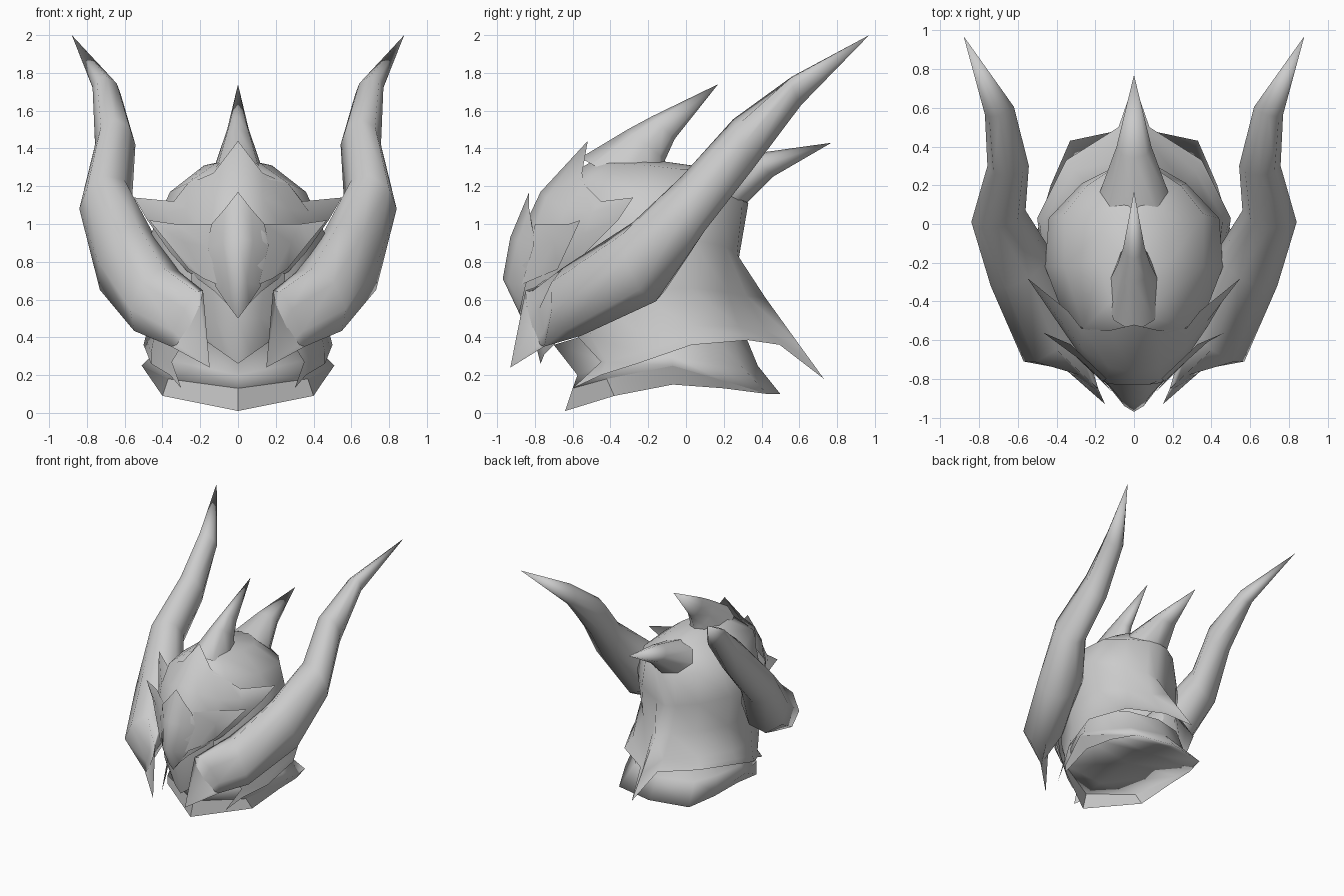
import bpy, bmesh, math
from mathutils import Vector

grey = bpy.data.materials.new("plain_grey")
grey.diffuse_color = (0.6, 0.6, 0.6, 1)


def finish(bm, name, angle=50):
    bmesh.ops.remove_doubles(bm, verts=bm.verts, dist=0.0005)
    bmesh.ops.recalc_face_normals(bm, faces=bm.faces)
    me = bpy.data.meshes.new(name)
    bm.to_mesh(me)
    bm.free()
    ob = bpy.data.objects.new(name, me)
    bpy.context.collection.objects.link(ob)
    me.materials.append(grey)
    bpy.context.view_layer.objects.active = ob
    ob.select_set(True)
    bpy.ops.object.shade_smooth_by_angle(angle=math.radians(angle))
    ob.select_set(False)
    return ob


def sheet(name, rows, angle=80):
    """Grid of half-profile rows, mirrored across the centre plane."""
    bm = bmesh.new()
    for s in (1, -1):
        g = [[bm.verts.new((s * x, y, z)) for x, y, z in r] for r in rows]
        for r0, r1 in zip(g, g[1:]):
            for i in range(len(r0) - 1):
                q = [r0[i], r0[i + 1], r1[i + 1], r1[i]]
                bm.faces.new(q if s > 0 else q[::-1])
    bmesh.ops.remove_doubles(bm, verts=bm.verts, dist=0.0005)
    bmesh.ops.dissolve_degenerate(bm, dist=0.0005, edges=bm.edges)
    return finish(bm, name, angle)


def spike(name, start, rings, tip, side=1, n=8):
    """Loft of elliptical rings (centre, half-axis a, half-axis b) closed to points."""
    bm = bmesh.new()
    flip = lambda v: Vector((v[0] * side, v[1], v[2]))
    loops = []
    for c, a, b in rings:
        c, a, b = map(Vector, (c, a, b))
        loops.append([bm.verts.new(flip(c + a * math.cos(k * math.tau / n)
                      + b * math.sin(k * math.tau / n))) for k in range(n)])
    for l0, l1 in zip(loops, loops[1:]):
        for k in range(n):
            bm.faces.new((l0[k], l0[(k + 1) % n], l1[(k + 1) % n], l1[k]))
    for p, l in ((start, loops[0]), (tip, loops[-1])):
        if p:
            v = bm.verts.new(flip(p))
            for k in range(n):
                bm.faces.new((l[k], l[(k + 1) % n], v))
    return finish(bm, name, 80)


# Long side horns, sweeping from the jaw up and back
horn = [
    ((.27, -.80, .50), (.07, .05, -.07), (-.05, -.02, .14)),
    ((.43, -.60, .59), (.14, -.11, -.04), (-.03, -.05, .18)),
    ((.59, -.22, .80), (.15, -.10, 0), (-.05, -.06, .21)),
    ((.70, .04, 1.11), (.14, -.03, -.03), (0, -.06, .145)),
    ((.65, .30, 1.42), (.107, 0, 0), (0, -.05, .135)),
    ((.695, .585, 1.705), (.075, -.02, .02), (0, -.025, .075)),
]
for s, label in ((1, "right"), (-1, "left")):
    spike("horn_" + label, (.15, -.93, .24), horn, (.88, .97, 2.0), s)

# Crown and rear spikes
spike("crown_spike", None, [
    ((0, -.34, 1.23), (.15, 0, 0), (0, -.22, .12)),
    ((0, -.21, 1.42), (.085, 0, 0), (0, -.10, .08)),
    ((0, -.12, 1.51), (.055, 0, 0), (0, -.06, .06))], (0, .17, 1.74))
spike("rear_spike", None, [
    ((0, .10, 1.15), (.20, 0, 0), (0, -.13, .13)),
    ((0, .40, 1.31), (.09, 0, 0), (0, -.06, .06))], (0, .77, 1.43))

# Helmet dome, then the skirt with a sharp rear ridge and pointed cheeks
dome = [
    [(0, -.25, 1.35)] * 7,
    [(0, -.45, 1.36), (.12, -.40, 1.32), (.18, -.2, 1.31), (.17, -.03, 1.29), (.12, .06, 1.29), (.05, .09, 1.30), (0, .10, 1.30)],
    [(0, -.60, 1.27), (.26, -.54, 1.22), (.36, -.22, 1.17), (.36, .05, 1.15), (.24, .20, 1.13), (.09, .3, 1.12), (0, .33, 1.11)],
    [(0, -.7, .97), (.36, -.48, .95), (.46, -.22, .95), (.44, .03, .92), (.27, .21, .88), (.09, .27, .84), (0, .28, .82)],
]
skirt = [
    [(0, -.68, .7), (.28, -.6, .66), (.42, -.3, .65), (.41, .02, .66), (.25, .22, .64), (.08, .32, .62), (0, .42, .61)],
    [(.27, -.57, .40), (.34, -.5, .40), (.44, -.25, .43), (.46, .03, .46), (.31, .28, .46), (.08, .42, .44), (0, .6, .36)],
    [(.35, -.45, .27), (.38, -.42, .27), (.46, -.24, .32), (.49, .03, .40), (.34, .31, .41), (.08, .47, .38), (0, .68, .25)],
    [(.30, -.6, .13), (.36, -.45, .2), (.46, -.26, .26), (.50, .03, .36), (.35, .33, .385), (.08, .50, .36), (0, .73, .18)],
]
sheet("helmet_shell", dome + skirt, 60)

# Neck collar with an outward lip, closed underneath
collar = [
    [(0, -.70, .36), (.25, -.5, .42), (.42, -.1, .46), (.36, .1, .46), (.25, .23, .44), (0, .31, .42)],
    [(0, -.575, .2), (.32, -.41, .27), (.46, -.08, .30), (.38, .13, .27), (.28, .29, .25), (0, .38, .25)],
    [(0, -.60, .13), (.37, -.42, .18), (.51, -.07, .25), (.43, .2, .17), (.33, .43, .1), (0, .5, .1)],
]
underside = [(0, -.60, .13), (0, -.42, .15), (0, -.07, .18), (0, .2, .15), (0, .43, .11), (0, .5, .1)]
sheet("collar", collar + [underside], 180)
# Thin front lip hanging from the collar
sheet("collar_lip", [collar[2],
    [(0, -.64, .01), (.40, -.38, .09), (.44, -.07, .15), (.41, .2, .13), (.33, .43, .1), (0, .5, .1)],
], 50)

# Pointed chin plate
sheet("chin_plate", [
    [(0, -.84, .72), (.14, -.78, .72), (.25, -.68, .74)],
    [(0, -.83, .5), (.12, -.78, .5), (.23, -.66, .46)],
    [(0, -.77, .26), (.07, -.75, .31), (.17, -.68, .38)],
])

# Face mask with brow point and swept ears
sheet("face_mask", [
    [(0, -.52, 1.44), (.13, -.55, 1.27), (.27, -.54, 1.21), (.34, -.45, 1.12), (.55, -.28, 1.14)],
    [(0, -.77, 1.17), (.13, -.74, 1.14), (.27, -.64, 1.08), (.38, -.5, 1.06), (.55, -.28, 1.14)],
    [(0, -.86, .98), (.14, -.81, .95), (.27, -.69, .92), (.38, -.53, .95), (.48, -.36, 1.02)],
    [(0, -.92, .78), (.1, -.87, .78), (.2, -.77, .76), (.27, -.64, .78), (.36, -.53, .85)],
    [(0, -.87, .50), (.06, -.86, .58), (.12, -.83, .64), (.2, -.75, .7), (.27, -.6, .75)],
])

# Raised nose plate with an upright point
sheet("nose_plate", [
    [(0, -.83, 1.17), (.07, -.83, 1.08), (.14, -.82, 1.0)],
    [(0, -.93, .93), (.08, -.89, .91), (.17, -.79, .87)],
    [(0, -.97, .71), (.05, -.94, .69), (.12, -.85, .67)],
    [(0, -.87, .50), (.03, -.88, .54), (.06, -.87, .58)],
])

# Cheek wings of the mask
sheet("cheek_wings", [
    [(.14, -.80, 1.0), (.33, -.62, 1.0), (.47, -.56, 1.02)],
    [(.16, -.81, .88), (.28, -.70, .90), (.38, -.61, .91)],
    [(.11, -.87, .68), (.18, -.80, .71), (.26, -.68, .76)],
])
